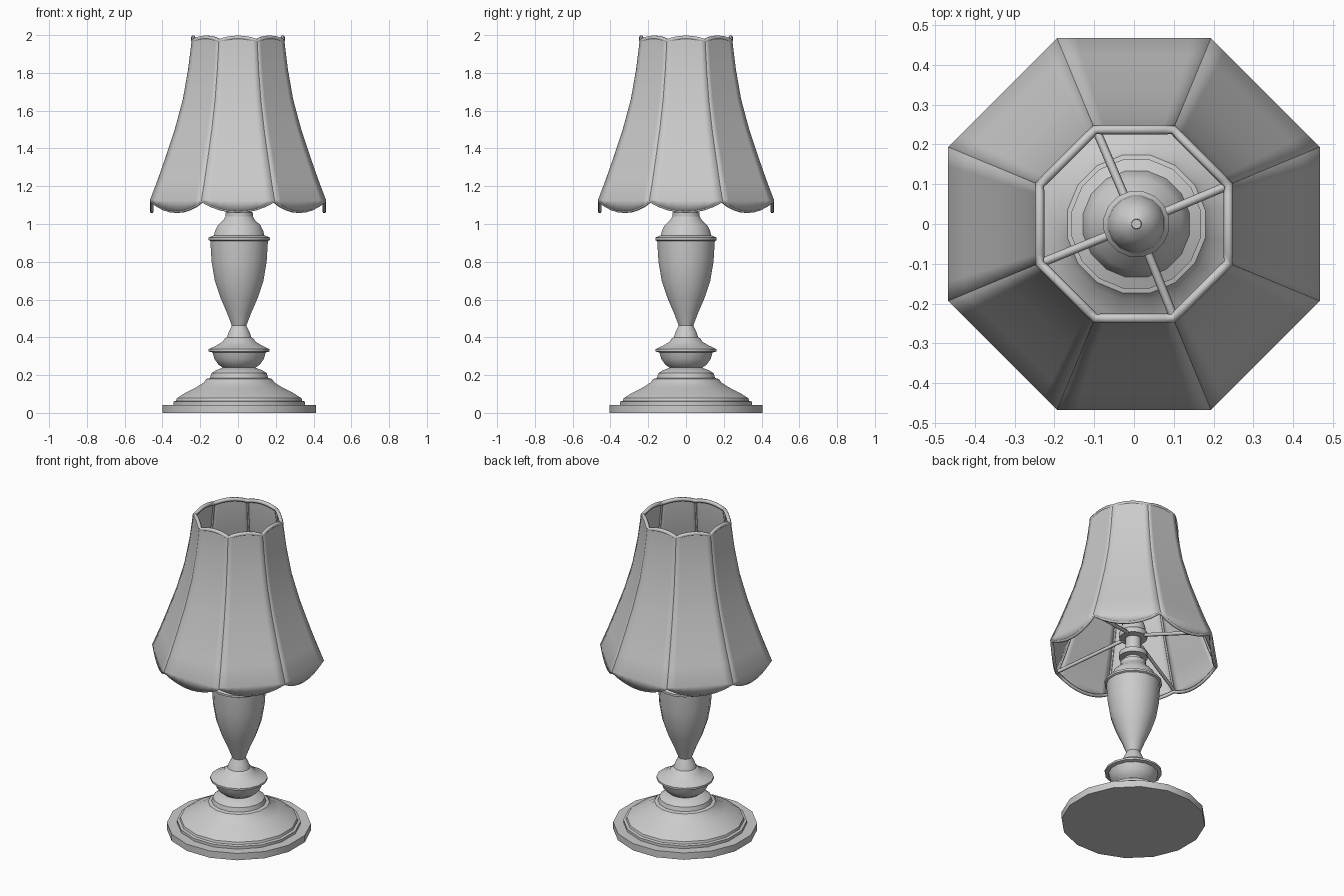
import bpy, math
from mathutils import Vector

if "Cube" in bpy.data.objects:
    bpy.data.objects.remove(bpy.data.objects["Cube"])

CX = 0.006          # the turned body sits slightly off the shade axis
SIDES = 16
T = math.tan(math.pi / 8)


def make(name, verts, faces, angle=30):
    me = bpy.data.meshes.new(name)
    me.from_pydata(verts, [], faces)
    me.update()
    ob = bpy.data.objects.new(name, me)
    bpy.context.collection.objects.link(ob)
    bpy.ops.object.select_all(action='DESELECT')
    ob.select_set(True)
    bpy.context.view_layer.objects.active = ob
    bpy.ops.object.shade_smooth_by_angle(angle=math.radians(angle))
    return ob


def lathe(name, profile):
    """Turn an (r, z) profile listed bottom to top, closing both ends."""
    verts, faces = [], []
    for r, z in profile:
        for i in range(SIDES):
            a = 2 * math.pi * (i + 0.5) / SIDES
            verts.append((CX + 1.01 * r * math.cos(a), 1.01 * r * math.sin(a), z))
    for j in range(len(profile) - 1):
        for i in range(SIDES):
            k = (i + 1) % SIDES
            faces.append((j * SIDES + i, j * SIDES + k,
                          (j + 1) * SIDES + k, (j + 1) * SIDES + i))
    faces.append(tuple(reversed(range(SIDES))))
    faces.append(tuple(range((len(profile) - 1) * SIDES, len(profile) * SIDES)))
    return make(name, verts, faces)


def tube(name, pts, radius, closed=False):
    cu = bpy.data.curves.new(name, 'CURVE')
    cu.dimensions = '3D'
    cu.bevel_depth = radius
    cu.bevel_resolution = 1
    cu.use_fill_caps = True
    sp = cu.splines.new('POLY')
    sp.points.add(len(pts) - 1)
    for p, co in zip(sp.points, pts):
        p.co = (*co, 1)
    sp.use_cyclic_u = closed
    ob = bpy.data.objects.new(name, cu)
    bpy.context.collection.objects.link(ob)
    return ob


def on_panel(k, u, apothem, z):
    """Point on side k of an octagon, u from -1 to 1 along that side."""
    a = k * math.pi / 4
    w = u * apothem * T
    return (apothem * math.cos(a) - w * math.sin(a),
            apothem * math.sin(a) + w * math.cos(a), z)


# Turned base, knop, vase and hub
lathe("base", [(.41, 0), (.41, .043), (.352, .043), (.352, .06), (.337, .064),
               (.333, .078), (.29, .105), (.23, .135), (.19, .16), (.175, .18),
               (.155, .185), (.148, .21), (.125, .225), (.085, .24)])
lathe("knop", [(.085, .238), (.11, .255), (.132, .285), (.142, .32), (.163, .325),
               (.163, .337), (.125, .355), (.09, .375), (.075, .395), (.065, .40),
               (.055, .43), (.042, .455), (.038, .465)])
lathe("vase", [(.038, .46), (.065, .53), (.10, .61), (.13, .70), (.147, .80),
               (.154, .91), (.164, .915), (.164, .928), (.135, .94), (.128, .965),
               (.115, .992), (.085, 1.02), (.073, 1.04), (.073, 1.06), (.05, 1.07)])
lathe("stem", [(.05, 1.065), (.05, 1.085), (.082, 1.09), (.082, 1.12),
               (.045, 1.13), (.045, 1.225)])
lathe("hub_finial", [(.045, 1.215), (.08, 1.22), (.083, 1.25), (.073, 1.262),
                     (.07, 1.29), (.058, 1.325), (.038, 1.355), (.013, 1.37),
                     (.012, 1.385)])

# Eight flat-sided shade panels with scalloped top and bottom edges
N = 8
US = [-1 + 2 * i / N for i in range(N + 1)]
PROFILE = [(.467, 1.125), (.425, 1.235), (.385, 1.35), (.335, 1.50),
           (.292, 1.66), (.264, 1.82), (.245, 1.975)]


def bottom_z(u):
    return 1.122 - .055 * (1 - u * u)


def top_z(u):
    return 1.977 + .018 * (1 - u * u)


verts, faces = [], []
for k in range(8):
    start = len(verts)
    rows = [[on_panel(k, u, .467, bottom_z(u)) for u in US]]
    rows += [[on_panel(k, u, r, z) for u in US] for r, z in PROFILE]
    rows.append([on_panel(k, u, .245, top_z(u)) for u in US])
    for row in rows:
        verts += row
    for j in range(len(rows) - 1):
        for i in range(N):
            a = start + j * (N + 1) + i
            faces.append((a, a + 1, a + N + 2, a + N + 1))
shade = make("lampshade", verts, faces, 25)
solid = shade.modifiers.new("thickness", 'SOLIDIFY')
solid.thickness = .005
solid.offset = -1

# Rim trims following the scallops
tube("shade_bottom_trim",
     [on_panel(k, u, .457, bottom_z(u)) for k in range(8) for u in US[:-1]], .01, True)
tube("shade_top_trim",
     [on_panel(k, u, .237, top_z(u) - .008) for k in range(8) for u in US[:-1]], .012, True)

# Ribs behind the seams, and four spokes out to alternate corners
for k in range(8):
    tube("shade_rib", [on_panel(k, 1, r - .009, z) for r, z in PROFILE], .006)
for k in range(0, 8, 2):
    hub = Vector((CX, 0, 1.24))
    tube("shade_spoke", [hub, on_panel(k, 1, .455, 1.135)], .011)
